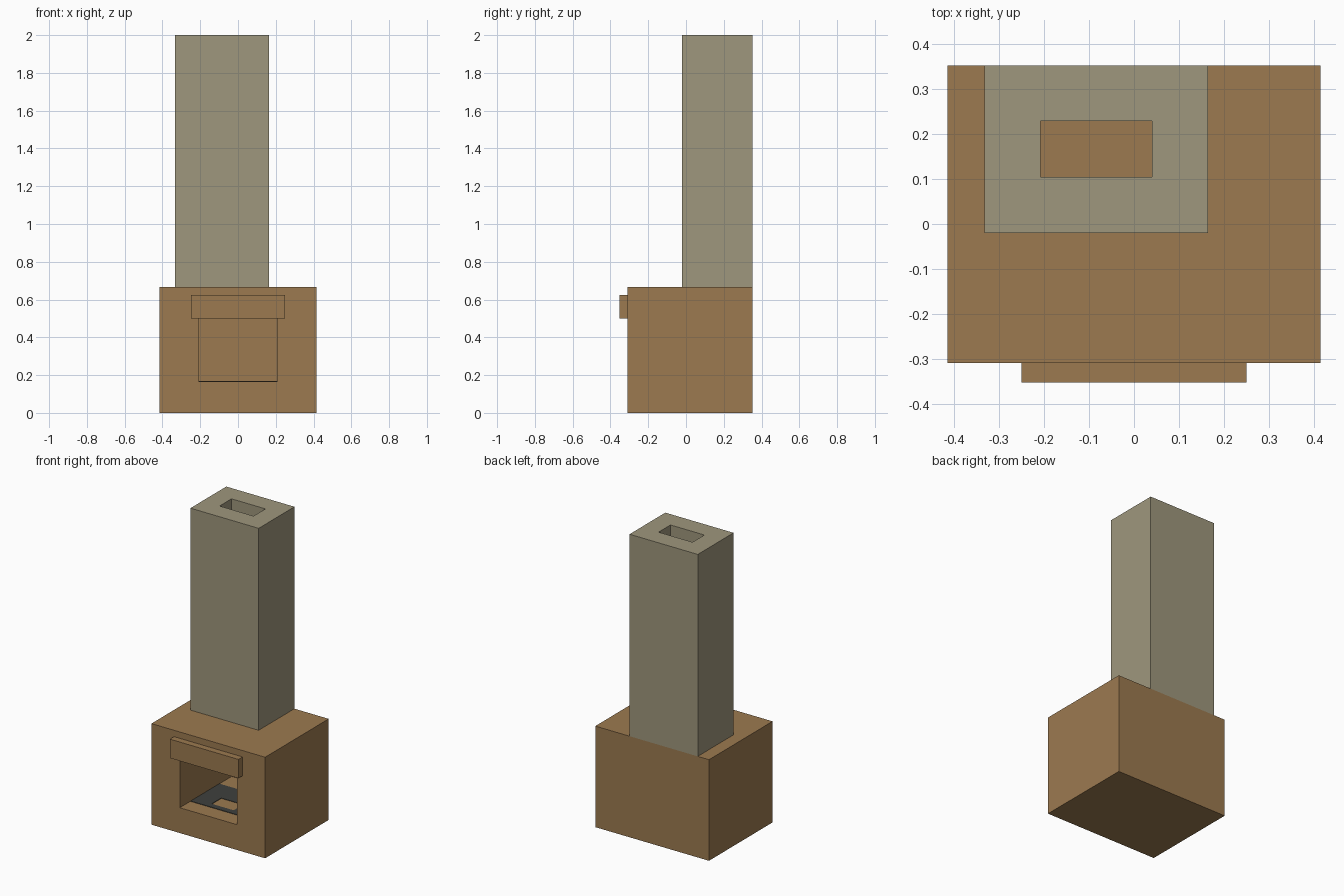
import bpy
import bmesh

default = bpy.data.objects.get("Cube")
if default:
    bpy.data.objects.remove(default, do_unlink=True)


def srgb(r, g, b):
    return tuple((c / 255 / 12.92) if c < 11 else ((c / 255 + 0.055) / 1.055) ** 2.4
                 for c in (r, g, b)) + (1.0,)


def material(name, colour):
    m = bpy.data.materials.new(name)
    m.use_nodes = True
    m.diffuse_color = colour
    m.node_tree.nodes["Principled BSDF"].inputs["Base Color"].default_value = colour
    return m


brown = material("brown_brick", srgb(156, 122, 80))
stone = material("grey_stone", srgb(159, 151, 125))
ash = material("dark_ash", srgb(62, 64, 61))


def box(name, x, y, z, mat):
    """Box spanning the given (low, high) ranges."""
    bm = bmesh.new()
    bmesh.ops.create_cube(bm, size=1)
    for v in bm.verts:
        v.co = [r[0] if c < 0 else r[1] for c, r in zip(v.co, (x, y, z))]
    mesh = bpy.data.meshes.new(name)
    bm.to_mesh(mesh)
    bm.free()
    mesh.materials.append(mat)
    ob = bpy.data.objects.new(name, mesh)
    bpy.context.scene.collection.objects.link(ob)
    return ob


def cut(target, cutter):
    mod = target.modifiers.new(cutter.name, "BOOLEAN")
    mod.operation = "DIFFERENCE"
    mod.solver = "EXACT"
    mod.object = cutter
    cutter.hide_render = True
    cutter.hide_viewport = True
    cutter.display_type = "WIRE"


FLOOR, LINTEL, TOP, BACK = 0.167, 0.5, 0.667, 0.353

# Hearth block, chimney stack and mantel shelf
hearth = box("hearth_block", (-0.415, 0.415), (-0.31, BACK), (0, TOP), brown)
chimney = box("chimney", (-0.333, 0.165), (-0.02, BACK), (TOP, 2), stone)
box("mantel", (-0.25, 0.25), (-0.353, -0.31), (LINTEL, 0.625), brown)

# Firebox opening and flue running down into it
firebox = box("firebox_cutter", (-0.208, 0.208), (-0.5, 0.23), (FLOOR, LINTEL), brown)
flue_x, flue_y = (-0.208, 0.04), (0.105, 0.229)
lower_flue = box("lower_flue_cutter", flue_x, flue_y, (0.4, 0.8), brown)
upper_flue = box("upper_flue_cutter", flue_x, flue_y, (0.5, 2.1), stone)
cut(hearth, firebox)
cut(hearth, lower_flue)
cut(chimney, upper_flue)

# Ash patch on the firebox floor with a bare middle
ash_patch = box("ash_patch", (-0.206, 0.206), (-0.2, 0.1), (FLOOR, FLOOR + 0.003), ash)
bare = box("bare_floor_cutter", (-0.08, 0.08), (-0.16, -0.06), (0.1, 0.3), ash)
cut(ash_patch, bare)
